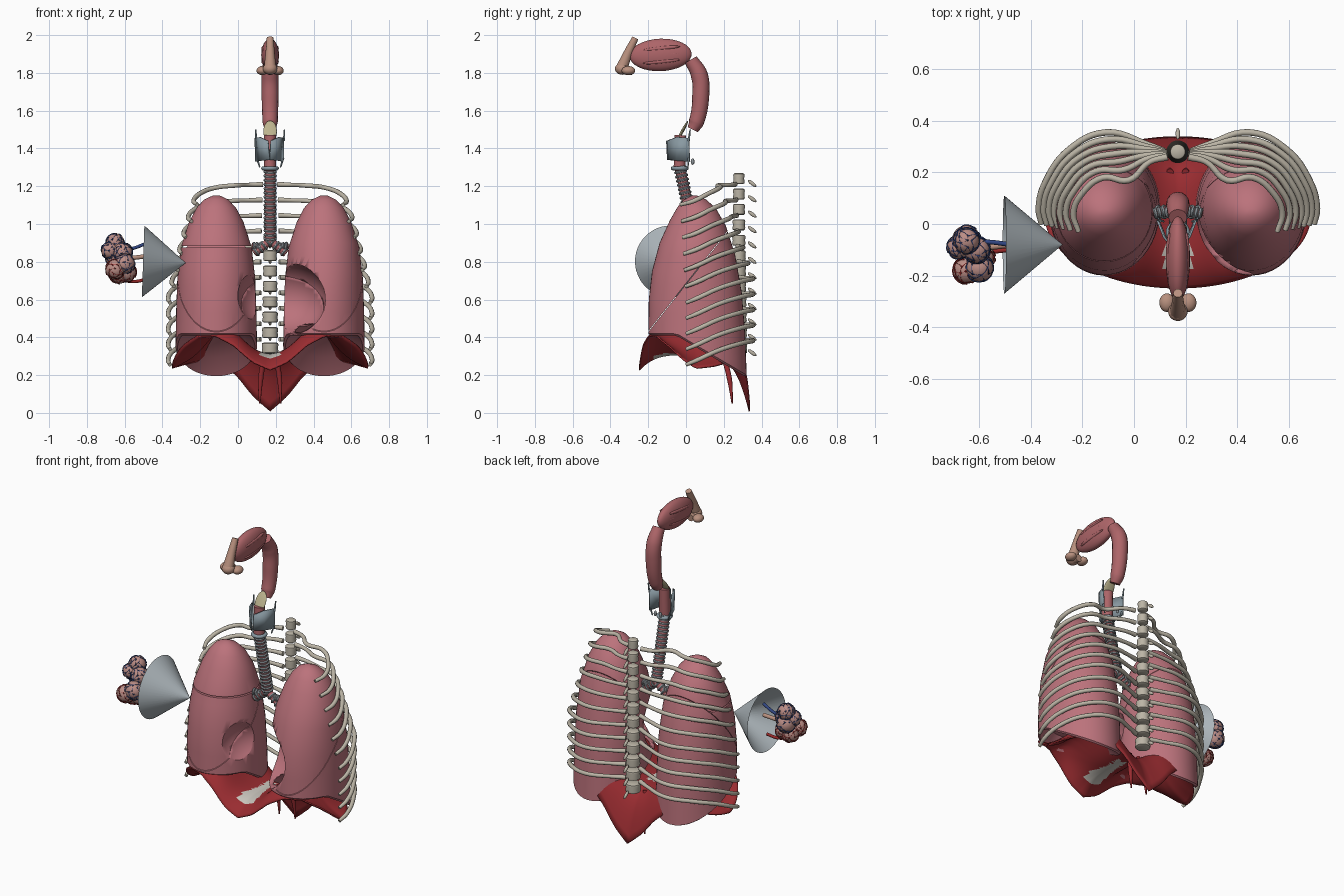
import bpy, bmesh, math, random
from mathutils import Vector

if "Cube" in bpy.data.objects:
    bpy.data.objects.remove(bpy.data.objects["Cube"])

random.seed(4)
CX = 0.17                                     # body midline

def mat(name, r, g, b):
    m = bpy.data.materials.new(name)
    m.diffuse_color = (r, g, b, 1)
    m.use_nodes = True
    m.node_tree.nodes["Principled BSDF"].inputs["Base Color"].default_value = m.diffuse_color
    return m

LUNG, MUSCLE = mat("lung", .5, .17, .2), mat("muscle", .32, .025, .03)
BONE, GREY = mat("bone", .5, .46, .38), mat("cartilage", .26, .29, .31)
PLATE, CONE = mat("plate", .25, .32, .36), mat("cone", .42, .47, .5)
MUCOSA, SKIN = mat("mucosa", .42, .13, .14), mat("skin", .48, .28, .21)
LEAF, TENDON = mat("leaf", .5, .45, .27), mat("tendon", .6, .57, .52)
BLUE, RED = mat("vein", .03, .06, .22), mat("artery", .3, .02, .02)
AIR = mat("alveolus", .5, .27, .24)

def add(name, bm, m, angle=40):
    bmesh.ops.recalc_face_normals(bm, faces=bm.faces)
    me = bpy.data.meshes.new(name)
    bm.to_mesh(me)
    bm.free()
    me.materials.append(m)
    ob = bpy.data.objects.new(name, me)
    bpy.context.collection.objects.link(ob)
    smooth(ob, angle)
    return ob

def smooth(ob, angle=40):
    bpy.ops.object.select_all(action='DESELECT')
    ob.select_set(True)
    bpy.context.view_layer.objects.active = ob
    bpy.ops.object.shade_smooth_by_angle(angle=math.radians(angle))

def blob(name, loc, scale, m, rot=(0, 0, 0), seg=24):
    bm = bmesh.new()
    bmesh.ops.create_uvsphere(bm, u_segments=seg, v_segments=seg // 2, radius=1)
    ob = add(name, bm, m, 60)
    ob.location, ob.scale, ob.rotation_euler = loc, scale, rot
    return ob

def tube(name, pts, r, m, radii=None, cyclic=False, res=3, steps=6):
    cu = bpy.data.curves.new(name, 'CURVE')
    cu.dimensions, cu.bevel_depth, cu.bevel_resolution = '3D', r, res
    cu.use_fill_caps, cu.resolution_u = True, steps
    s = cu.splines.new('BEZIER')
    s.bezier_points.add(len(pts) - 1)
    for i, (p, b) in enumerate(zip(pts, s.bezier_points)):
        b.co, b.handle_left_type, b.handle_right_type = p, 'AUTO', 'AUTO'
        b.radius = radii[i] if radii else 1
    s.use_cyclic_u = cyclic
    ob = bpy.data.objects.new(name, cu)
    bpy.context.collection.objects.link(ob)
    cu.materials.append(m)
    bpy.ops.object.select_all(action='DESELECT')
    ob.select_set(True)
    bpy.context.view_layer.objects.active = ob
    bpy.ops.object.convert(target='MESH')
    smooth(bpy.context.object, 50)

def lerp_table(t, table):
    for a, b in zip(table, table[1:]):
        if t <= b[0]:
            k = (t - a[0]) / (b[0] - a[0])
            return [p + (q - p) * k for p, q in zip(a, b)][1:]
    return table[-1][1:]

def skin(bm, rings):
    for a, b in zip(rings, rings[1:]):
        for i in range(len(a)):
            j = (i + 1) % len(a)
            bm.faces.new((a[i], a[j], b[j], b[i]))

# Lungs: depth below apex, half width, front y, back y
SHAPE = [(0, .02, .03, .06), (.02, .065, -.01, .11), (.06, .105, -.045, .16), (.13, .145, -.085, .21),
         (.25, .187, -.14, .26), (.4, .206, -.18, .295), (.55, .212, -.197, .312), (.74, .216, -.2, .322)]

def lung_mesh(side):
    bm, rings, n = bmesh.new(), [], 48
    def ring(d, k=1, lift=0):
        hw, yf, yb = lerp_table(d, SHAPE)
        ym, hy = (yf + yb) / 2, (yb - yf) / 2
        vs = []
        for i in range(n):
            a = 2 * math.pi * i / n
            y = ym + hy * math.sin(a) * k
            low = 1 + max(0, (y + .05) / .37) * .3
            vs.append(bm.verts.new((CX + side * .285 + hw * math.cos(a) * k, y, 1.15 - d * low + lift)))
        return vs
    for d in [s[0] for s in SHAPE[:4]] + [.18, .25, .32, .4, .48, .55, .62, .69, .73]:
        rings.append(ring(d))
    rings += [ring(.74, .95), ring(.74, .7, .06), ring(.74, .3, .09)]
    skin(bm, rings)
    bm.faces.new(rings[0])
    bm.faces.new(rings[-1])
    return bm

heart_space = blob("heart_space_cutter", (.232, -.16, .61), (.235, .23, .2), LUNG, (0, .2, 0), 48)
heart_space.hide_render = True
heart_space.hide_set(True)

def lobe(name, side, cuts):
    bm = lung_mesh(side)
    for co, no, gap in cuts:
        no = Vector(no).normalized()
        res = bmesh.ops.bisect_plane(bm, geom=bm.verts[:] + bm.edges[:] + bm.faces[:], clear_inner=True,
                                     plane_co=Vector(co) + no * gap, plane_no=no)
        edges = [e for e in res['geom_cut'] if isinstance(e, bmesh.types.BMEdge)]
        bmesh.ops.holes_fill(bm, edges=edges, sides=0)
    ob = add(name, bm, LUNG, 35)
    mod = ob.modifiers.new("heart_notch", 'BOOLEAN')
    mod.operation, mod.object, mod.solver = 'DIFFERENCE', heart_space, 'EXACT'

P, N = (0, -.2, .43), Vector((0, -.784, .62))
H = (0, 0, .88)
lobe("right_upper_lobe", -1, [(P, N, .0015), (H, (0, 0, 1), .004)])
lobe("right_middle_lobe", -1, [(P, N, .0015), (H, (0, 0, -1), .004)])
lobe("right_lower_lobe", -1, [(P, -N, .0015)])
lobe("left_upper_lobe", 1, [(P, N, .0015)])
lobe("left_lower_lobe", 1, [(P, -N, .0015)])

# Diaphragm: double dome with a scalloped rim (angle from front, rim height)
RIM = [(0, .23), (10, .27), (22, .36), (34, .41), (48, .41), (65, .35), (80, .28), (92, .24), (110, .25),
       (135, .28), (150, .27), (161, .19), (170, .09), (180, .01)]
bm, rings = bmesh.new(), []
for k in range(1, 25):
    s, vs = k / 24, []
    for i in range(120):
        a = 2 * math.pi * i / 120
        dx, dy = .52 * s * math.sin(a), -.295 * s * math.cos(a)
        rim = lerp_table(math.degrees(min(a, 2 * math.pi - a)), RIM)[0]
        top = .31 + .155 * math.exp(-((abs(dx) - .25) / .13) ** 2)
        w = s ** 4
        vs.append(bm.verts.new((CX + dx, .045 + dy, top * (1 - w) + rim * w)))
    rings.append(vs)
skin(bm, rings)
bm.faces.new(rings[0])
for f in bm.faces:
    c = f.calc_center_median()
    f.material_index = int(abs(c.x - CX) < .03 + .2 * max(0, -c.y) and -.18 < c.y < .1)
dia = add("diaphragm", bm, MUSCLE, 60)
dia.data.materials.append(TENDON)
dia.modifiers.new("thickness", 'SOLIDIFY').thickness = .008
for s in (-1, 1):
    tube("diaphragm_crus", [(CX + s * .03, .2, .3), (CX + s * .05, .23, .18), (CX + s * .055, .245, .05)],
         .014, MUSCLE, [1, 1, .3])

# Spine: separate spool-shaped vertebrae with spinous processes
for i in range(12):
    z, r = 1.24 - i * .0815, .03 + .0013 * i
    bm, rings = bmesh.new(), []
    for h, k in ((-.029, .75), (-.025, .95), (-.016, 1), (0, .92), (.016, 1), (.025, .95), (.029, .75)):
        rings.append([bm.verts.new((r * k * math.cos(a * math.pi / 10), r * k * math.sin(a * math.pi / 10), h))
                      for a in range(20)])
    skin(bm, rings)
    bm.faces.new(rings[0])
    bm.faces.new(rings[-1])
    add("vertebra", bm, BONE).location = (CX, .28, z)
    blob("spinous_process", (CX, .35, z - .025), (.009, .028, .01), BONE, (-.65, 0, 0), 12)

# Ribs: blend from the small top rib to the wide lower ones
TOP = [(.04, .26), (.11, .24), (.19, .17), (.29, .18), (.37, .12), (.405, .04), (.385, -.03)]
LOW = [(.05, .28), (.12, .31), (.28, .355), (.42, .29), (.51, .17), (.54, .06), (.53, 0)]
DROP = [0, .003, .008, .022, .06, .11, .135]
for i in range(11):
    k = min(1, i / 6) ** .85
    for s in (-1, 1):
        pts = [(CX + s * (a[0] + (b[0] - a[0]) * k), a[1] + (b[1] - a[1]) * k,
                1.21 - i * .082 - d * (.8 + .2 * k)) for a, b, d in zip(TOP, LOW, DROP)]
        tube("rib", pts, .0125, BONE, [1.1, .9, 1, 1, 1, 1, .8])

# Trachea and bronchi with cartilage rings
def airway(name, a, b, r, count):
    a, b = Vector(a), Vector(b)
    tube(name, [a, b], r, MUCOSA, res=4)
    q = (b - a).to_track_quat('Z', 'Y')
    for i in range(count):
        c = a.lerp(b, (i + .5) / count)
        pts = [c + q @ Vector((r * math.cos(t), r * math.sin(t), 0)) for t in (0, 1.57, 3.14, 4.71)]
        tube(name + "_ring", pts, .0075, GREY, cyclic=True, res=1)

airway("trachea", (CX, .05, .91), (CX, -.035, 1.31), .028, 18)
for s in (-1, 1):
    airway("bronchus", (CX, .05, .91), (CX + s * .085, .045, .845), .021, 4)
    airway("lobar_bronchus", (CX + s * .05, .05, .88), (CX + s * .095, .04, .885), .015, 3)

# Larynx
tube("larynx_tube", [(CX, -.035, 1.29), (CX, -.03, 1.47)], .032, MUCOSA)
tube("cricoid_ring", [(CX + .036 * math.cos(t), -.033 + .036 * math.sin(t), 1.295) for t in (0, 1.57, 3.14, 4.71)],
     .011, PLATE, cyclic=True)
for s in (-1, 1):
    bm = bmesh.new()
    low = [bm.verts.new(v) for v in ((CX, -.095, 1.34), (CX + s * .045, -.05, 1.335), (CX + s * .072, .018, 1.33))]
    top = [bm.verts.new(v) for v in ((CX + s * .008, -.1, 1.44), (CX + s * .05, -.05, 1.46), (CX + s * .075, .015, 1.455))]
    for i in range(2):
        bm.faces.new((low[i], low[i + 1], top[i + 1], top[i]))
    add("thyroid_plate", bm, PLATE).modifiers.new("thickness", 'SOLIDIFY').thickness = .008
    tube("thyroid_horn", [(CX + s * .073, .014, 1.44), (CX + s * .076, .022, 1.5)], .006, PLATE, [1, .6])
    tube("lower_horn", [(CX + s * .07, .014, 1.35), (CX + s * .055, .01, 1.3)], .006, PLATE, [1, .6])
    blob("arytenoid", (CX + s * .018, .035, 1.33), (.009, .01, .017), GREY, seg=12)
blob("epiglottis", (CX, -.02, 1.49), (.036, .008, .065), LEAF, (-.5, 0, 0))

# Pharynx, nasal cavity and nose
tube("pharynx", [(CX, .035, 1.5), (CX, .055, 1.54), (CX, .078, 1.68), (CX, .07, 1.79), (CX, .025, 1.87)],
     .045, MUCOSA, [.65, .9, 1, 1, .8], res=6, steps=10)
blob("nasal_cavity", (CX, -.135, 1.895), (.047, .165, .086), MUCOSA, (.04, 0, 0), 32)
for s in (-1, 1):
    for dz in (-.035, 0, .035):
        blob("turbinate", (CX + s * .034, -.13, 1.895 + dz), (.012, .1, .011), MUCOSA, (.1, 0, 0), 16)
    blob("nostril_wing", (CX + s * .042, -.305, 1.812), (.03, .036, .024), SKIN)
tube("nose_bridge", [(CX, -.268, 1.985), (CX, -.305, 1.91), (CX, -.338, 1.83)], .028, SKIN, [.65, .85, 1.15])
blob("nose_tip", (CX, -.338, 1.822), (.038, .038, .032), SKIN)
tube("nose_base", [(CX, -.34, 1.815), (CX, -.285, 1.81)], .022, SKIN)

# Magnifying cone, open at its wide end
bm = bmesh.new()
bmesh.ops.create_cone(bm, cap_ends=False, segments=48, radius1=.19, radius2=.001, depth=.225)
cone = add("zoom_cone", bm, CONE, 60)
cone.location, cone.rotation_euler = (-.39, -.08, .798), (0, math.radians(92), 0)

# Alveoli with capillary nets, and their feeding vessels
SACS = [(-.65, -.065, .9, .05), (-.68, -.09, .86, .045), (-.61, -.1, .85, .052), (-.65, -.06, .83, .055),
        (-.6, -.17, .79, .054), (-.65, -.18, .76, .052), (-.59, -.13, .745, .052), (-.63, -.13, .735, .052)]
for i, (x, y, z, r) in enumerate(SACS):
    blob("alveolus", (x, y, z), (r, r, r), AIR)
    bm = bmesh.new()
    bmesh.ops.create_icosphere(bm, subdivisions=2, radius=r)
    for v in bm.verts:
        v.co += Vector([random.uniform(-.15, .15) * r for _ in range(3)])
    bmesh.ops.dissolve_edges(bm, edges=random.sample(bm.edges[:], 45), use_verts=False)
    bmesh.ops.subdivide_edges(bm, edges=bm.edges[:], cuts=1)
    for v in bm.verts:
        v.co = v.co.normalized() * r * 1.01
    net = add("capillary_net", bm, BLUE if i < 5 else RED)
    net.location = (x, y, z)
    w = net.modifiers.new("net", 'WIREFRAME')
    w.thickness, w.offset, w.use_even_offset = .007, 0, False
tube("bronchiole", [(-.62, -.1, .81), (-.56, -.09, .82), (-.48, -.08, .83)], .012, SKIN)
tube("venule", [(-.63, -.07, .86), (-.56, -.07, .87), (-.48, -.08, .9)], .009, BLUE)
tube("arteriole", [(-.63, -.13, .71), (-.56, -.11, .695), (-.49, -.1, .705)], .009, RED)
